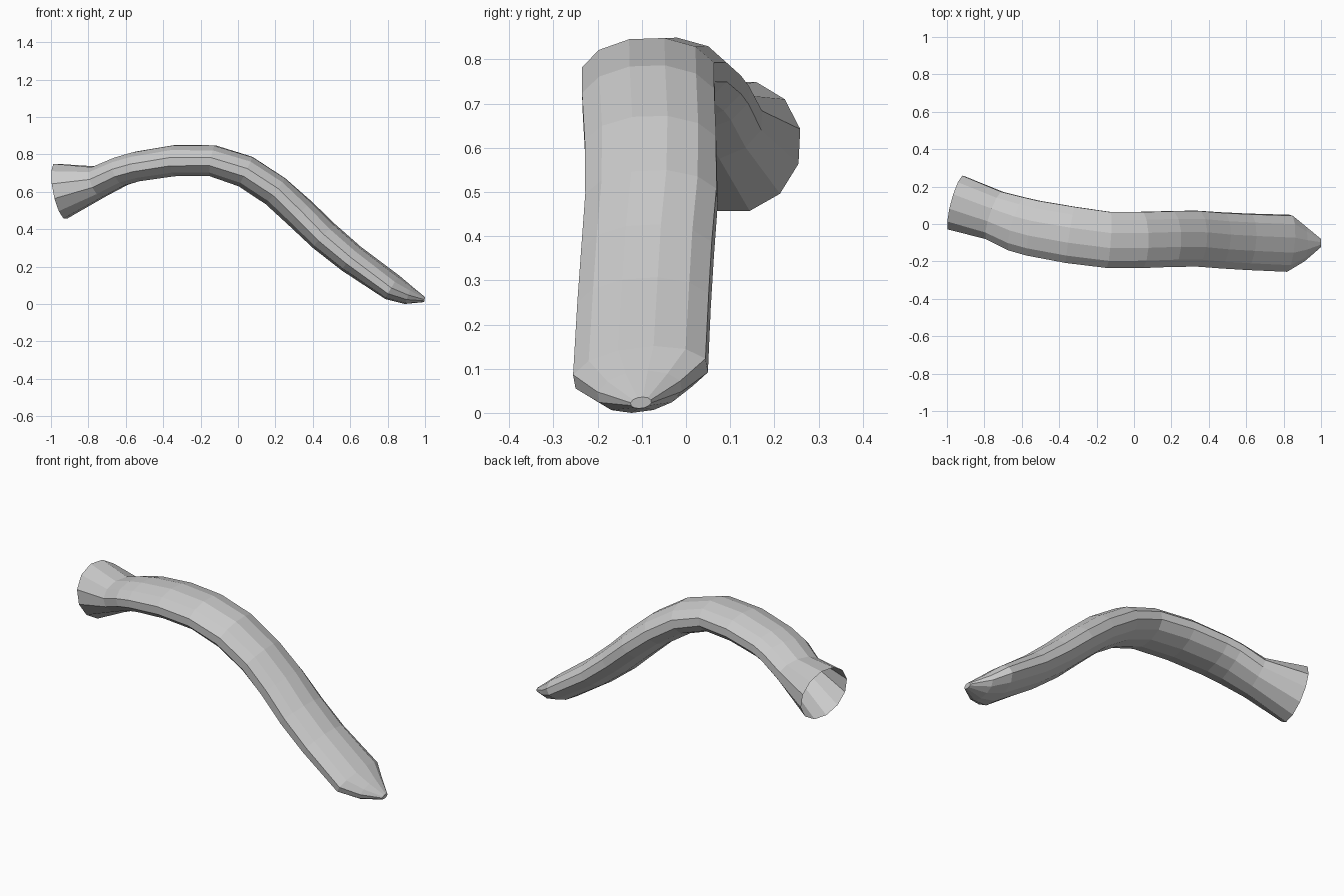
import bpy, bmesh
from math import cos, sin, radians, pi
from mathutils import Vector

if "Cube" in bpy.data.objects:
    bpy.data.objects.remove(bpy.data.objects["Cube"])

SIDES = 12
# stations along the tube: centre x, y, z, half width, half thickness, roll in degrees
stations = [
    (-0.95, 0.113, 0.61, 0.154, 0.154, 0),
    (-0.745, 0.045, 0.66, 0.138, 0.088, 4),
    (-0.625, 0.0, 0.717, 0.153, 0.082, 4),
    (-0.54, -0.022, 0.742, 0.155, 0.082, 3),
    (-0.34, -0.058, 0.773, 0.157, 0.085, 2),
    (-0.137, -0.085, 0.773, 0.155, 0.085, 2),
    (0.04, -0.085, 0.715, 0.155, 0.089, 2),
    (0.20, -0.08, 0.61, 0.154, 0.089, 2),
    (0.332, -0.078, 0.492, 0.154, 0.089, 3),
    (0.46, -0.087, 0.37, 0.154, 0.086, 4),
    (0.605, -0.095, 0.25, 0.155, 0.08, 5),
    (0.825, -0.103, 0.096, 0.157, 0.07, 8),
    (0.91, -0.105, 0.055, 0.098, 0.05, 8),
    (0.998, -0.102, 0.03, 0.024, 0.013, 8),
]
centres = [Vector(s[:3]) for s in stations]

bm = bmesh.new()
rings = []
for i, (x, y, z, w, t, roll) in enumerate(stations):
    # ring plane follows the bend of the path
    if i == 0:
        tangent = Vector((1, -0.27, 0.2)).normalized()
    elif i == len(stations) - 1:
        tangent = Vector((1, 0, -0.2)).normalized()
    else:
        tangent = ((centres[i] - centres[i - 1]).normalized()
                   + (centres[i + 1] - centres[i]).normalized()).normalized()
    side = Vector((0, 0, 1)).cross(tangent).normalized()
    up = tangent.cross(side)
    r = radians(roll)
    side, up = side * cos(r) + up * sin(r), up * cos(r) - side * sin(r)
    ring = []
    for k in range(SIDES):
        a = 2 * pi * (k + 0.5) / SIDES
        ring.append(bm.verts.new(centres[i] + side * (w * cos(a)) + up * (t * sin(a))))
    rings.append(ring)

# tube walls, open at the flared mouth
for a, b in zip(rings, rings[1:]):
    for k in range(SIDES):
        n = (k + 1) % SIDES
        bm.faces.new((a[k], a[n], b[n], b[k]))
# small blunt tip
bm.faces.new(rings[-1])
bmesh.ops.recalc_face_normals(bm, faces=bm.faces)

# stand on the floor
low = min(v.co.z for v in bm.verts)
bmesh.ops.translate(bm, verts=bm.verts, vec=(0, 0, -low))

mesh = bpy.data.meshes.new("curved_tube")
bm.to_mesh(mesh)
bm.free()
tube = bpy.data.objects.new("curved_tube", mesh)
bpy.context.collection.objects.link(tube)
